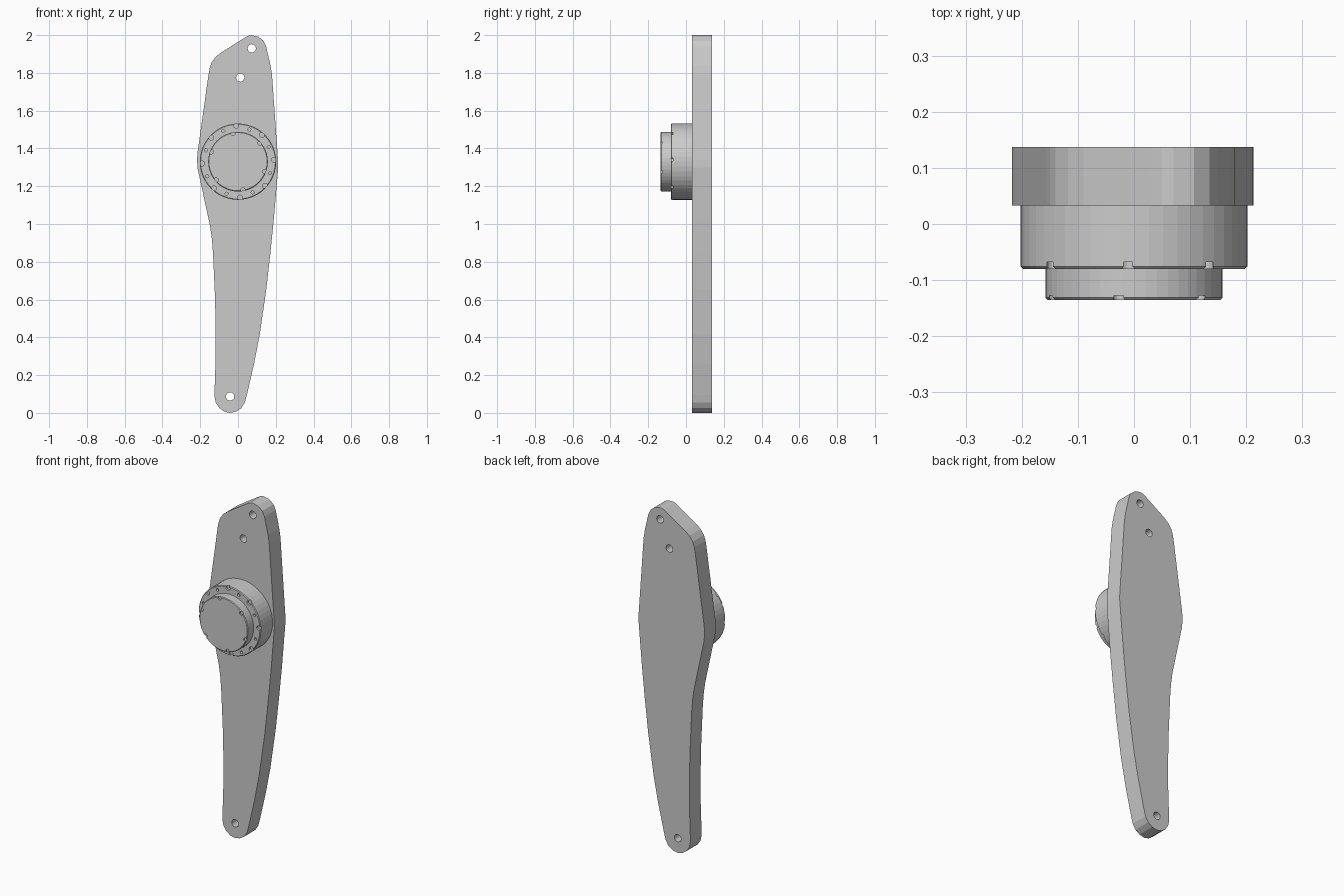
import bpy, bmesh
from math import cos, sin, pi, radians
from mathutils import Matrix

if "Cube" in bpy.data.objects:
    bpy.data.objects.remove(bpy.data.objects["Cube"])

HUB_Z = 1.33


def new_object(name, bm):
    bmesh.ops.recalc_face_normals(bm, faces=bm.faces)
    mesh = bpy.data.meshes.new(name)
    bm.to_mesh(mesh)
    bm.free()
    ob = bpy.data.objects.new(name, mesh)
    bpy.context.collection.objects.link(ob)
    return ob


def add_cylinder(bm, x, z, r, y0, y1, sides):
    m = Matrix.Translation((x, (y0 + y1) / 2, z)) @ Matrix.Rotation(pi / 2, 4, 'X')
    bmesh.ops.create_cone(bm, cap_ends=True, segments=sides, radius1=r,
                          radius2=r, depth=y1 - y0, matrix=m)


def drill(ob, holes):
    """Cut a list of (x, z, radius, y0, y1) round holes from an object."""
    bm = bmesh.new()
    for x, z, r, y0, y1 in holes:
        add_cylinder(bm, x, z, r, y0, y1, 16)
    cutter = new_object(ob.name + "_cutter", bm)
    cutter.hide_render = True
    mod = ob.modifiers.new("holes", 'BOOLEAN')
    mod.operation, mod.solver, mod.object = 'DIFFERENCE', 'EXACT', cutter
    bpy.context.view_layer.objects.active = ob
    bpy.ops.object.modifier_apply(modifier=mod.name)
    bpy.data.objects.remove(cutter)


def ring(count, start, radius, hole_r, y_face, depth):
    angles = [radians(start + 360 * i / count) for i in range(count)]
    return [(radius * cos(a), HUB_Z + radius * sin(a), hole_r,
             y_face - 0.02, y_face + depth) for a in angles]


def disc(name, r, y0, y1):
    bm = bmesh.new()
    add_cylinder(bm, 0, HUB_Z, r, y0, y1, 48)
    # Narrow chamfer round the front rim
    rim = [e for e in bm.edges if all(v.co.y < y0 + 0.001 for v in e.verts)]
    bmesh.ops.bevel(bm, geom=rim, offset=0.004, segments=1, affect='EDGES')
    return new_object(name, bm)


# Lever plate: outline extruded through its thickness
outline = [
    (0.07, 2.0), (0.05, 1.995), (0.03, 1.983), (-0.09, 1.907), (-0.118, 1.885),
    (-0.14, 1.855), (-0.15, 1.825), (-0.157, 1.785), (-0.214, 1.38),
    (-0.217, 1.34), (-0.213, 1.29), (-0.148, 0.99), (-0.138, 0.92),
    (-0.132, 0.84), (-0.122, 0.62), (-0.118, 0.45), (-0.118, 0.30),
    (-0.125, 0.09), (-0.118, 0.055), (-0.10, 0.027), (-0.073, 0.007),
    (-0.042, 0.0), (-0.01, 0.007), (0.018, 0.025), (0.036, 0.055),
    (0.047, 0.095), (0.085, 0.26), (0.115, 0.415), (0.15, 0.655),
    (0.172, 0.85), (0.19, 1.03), (0.213, 1.30), (0.212, 1.34), (0.209, 1.38),
    (0.18, 1.79), (0.172, 1.84), (0.149, 1.94), (0.135, 1.97), (0.107, 1.992),
]
bm = bmesh.new()
face = bm.faces.new([bm.verts.new((x, 0.033, z)) for x, z in outline])
side = bmesh.ops.extrude_face_region(bm, geom=[face], use_keep_orig=True)
for g in side["geom"]:
    if isinstance(g, bmesh.types.BMVert):
        g.co.y = 0.137
plate = new_object("lever_plate", bm)
drill(plate, [(x, z, 0.022, -0.1, 0.3) for x, z in
              ((0.073, 1.93), (0.012, 1.775), (-0.042, 0.087))])

# Hub base with alternating large and small bolt holes
base = disc("hub_base", 0.202, -0.08, 0.034)
drill(base, ring(8, 3, 0.191, 0.0135, -0.08, 0.012)
      + ring(8, 25.5, 0.18, 0.008, -0.08, 0.012))

# Hub cap with six small edge notches
cap = disc("hub_cap", 0.158, -0.135, -0.079)
drill(cap, ring(6, 40, 0.151, 0.011, -0.135, 0.008))
